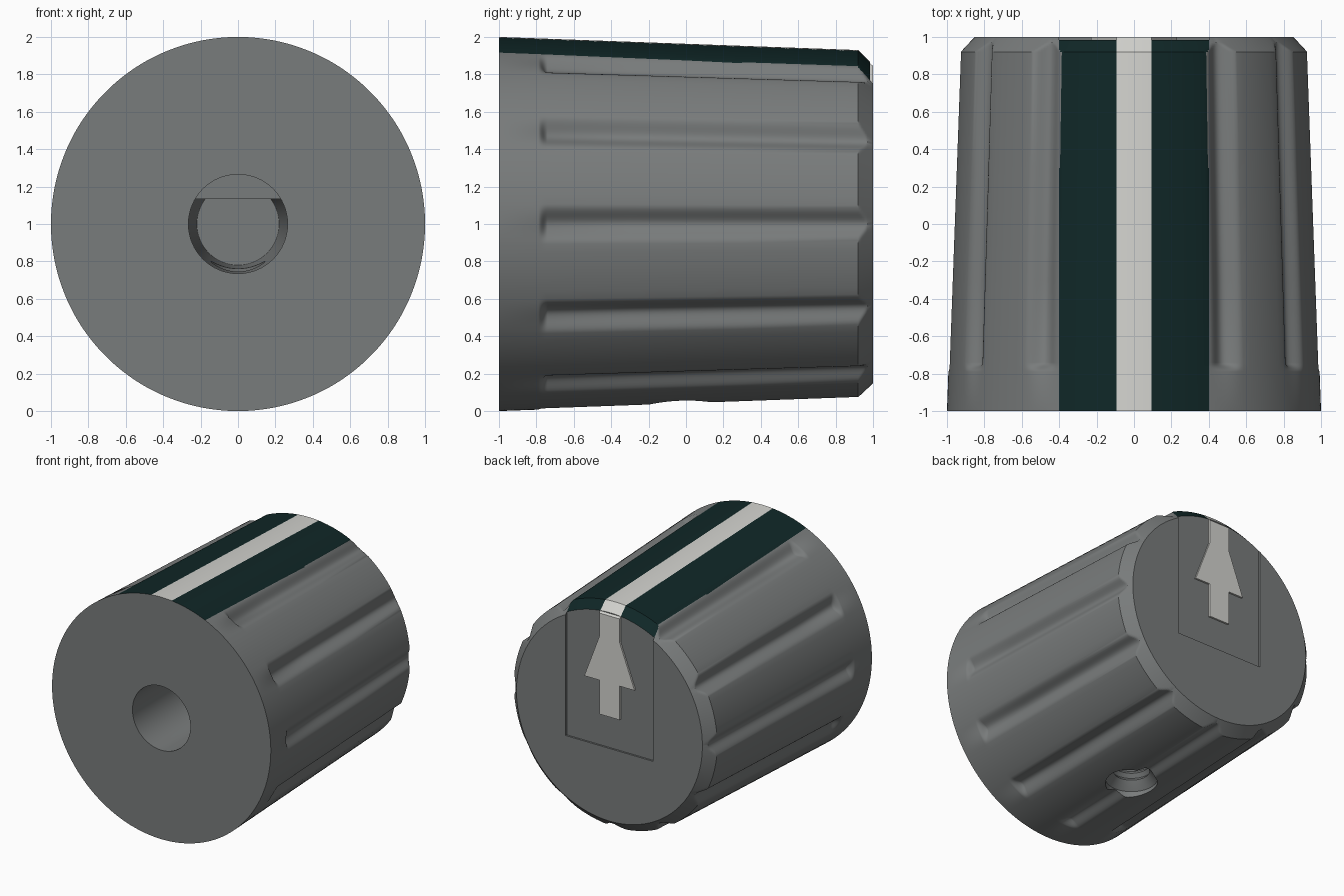
import bpy, bmesh, math
from mathutils import Vector, Matrix

if "Cube" in bpy.data.objects:
    bpy.data.objects.remove(bpy.data.objects["Cube"])


def material(name, rgb):
    m = bpy.data.materials.new(name)
    m.diffuse_color = (*rgb, 1)
    m.use_nodes = True
    m.node_tree.nodes["Principled BSDF"].inputs["Base Color"].default_value = m.diffuse_color
    return m


GRAY = material("gray plastic", (0.19, 0.20, 0.20))
TEAL = material("dark teal", (0.005, 0.020, 0.020))
WHITE = material("off white", (0.65, 0.65, 0.62))


def make(name, bm, mats):
    bmesh.ops.recalc_face_normals(bm, faces=bm.faces)
    me = bpy.data.meshes.new(name)
    bm.to_mesh(me)
    bm.free()
    ob = bpy.data.objects.new(name, me)
    bpy.context.collection.objects.link(ob)
    for m in mats:
        me.materials.append(m)
    return ob


def skin(rings):
    """Closed solid through a list of equal-length point rings."""
    bm = bmesh.new()
    vr = [[bm.verts.new(p) for p in ring] for ring in rings]
    n = len(vr[0])
    for a, b in zip(vr, vr[1:]):
        for i in range(n):
            j = (i + 1) % n
            bm.faces.new((a[i], a[j], b[j], b[i]))
    bm.faces.new(vr[0])
    bm.faces.new(vr[-1])
    return bm


def lathe(profile, axis, centre, n=64):
    """profile: (position along axis, radius)."""
    rings = []
    for h, r in profile:
        ring = []
        for i in range(n):
            a = math.tau * i / n
            c, s = r * math.cos(a), r * math.sin(a)
            ring.append(Vector((c, h, s) if axis == 'Y' else (c, s, h)) + Vector(centre))
        rings.append(ring)
    return skin(rings)


def box(lo, hi):
    bm = bmesh.new()
    bmesh.ops.create_cube(bm, size=1)
    lo, hi = Vector(lo), Vector(hi)
    for v in bm.verts:
        v.co = (lo + hi) / 2 + Vector(c * d for c, d in zip(v.co, hi - lo))
    return bm


# Knob body: tapered drum with a chamfered back and eleven scooped flutes
HALF = 6.2          # flute half width in degrees
DEPTH = 0.05


def outer(y):
    return 1 - 0.07 * (y + 1) / 1.92 if y <= 0.92 else 0.93 - (y - 0.92)


def flute_radius(y, deg):
    r = outer(y)
    centre = round(deg / 30) * 30
    t = abs(deg - centre) / HALF
    if t >= 1 or centre % 360 == 90:
        return r
    ramp = min(max((y + 0.79) / 0.05, 0), 1)
    ramp = ramp * ramp * (3 - 2 * ramp)
    floor = 1 - 0.07 * (y + 1) / 1.92 - DEPTH * ramp * 0.5 * (1 + math.cos(math.pi * t))
    return min(r, floor)


degs = []
for k in range(12):
    degs += [k * 30 + HALF * i / 8 for i in range(-8, 9)]
    degs += [k * 30 + HALF + (30 - 2 * HALF) * i / 7 for i in range(1, 7)]
ys = [-1, -0.79, -0.78, -0.77, -0.76, -0.75, -0.74, -0.3, 0.3,
      0.92, 0.93, 0.94, 0.95, 0.96, 0.97, 1]
rings = []
for y in ys:
    ring = []
    for d in degs:
        r, a = flute_radius(y, d), math.radians(d)
        ring.append((r * math.cos(a), y, 1 + r * math.sin(a)))
    rings.append(ring)
bm = skin(rings)

# Painted pointer band along the top: dark band with a light centre line
for x in (-0.4, -0.093, 0.093, 0.4):
    top = [f for f in bm.faces if len(f.verts) < 10 and f.calc_center_median().z > 1.6]
    geom = set(top)
    for f in top:
        geom.update(f.edges)
        geom.update(f.verts)
    bmesh.ops.bisect_plane(bm, geom=list(geom), dist=1e-5,
                           plane_co=(x, 0, 0), plane_no=(1, 0, 0))
for f in bm.faces:
    c = f.calc_center_median()
    if len(f.verts) > 20 or c.z < 1.6 or abs(c.x) > 0.4:
        continue
    if math.hypot(c.x, c.z - 1) > outer(c.y) - 0.004:
        f.material_index = 2 if abs(c.x) < 0.093 else 1
body = make("knob_body", bm, [GRAY, TEAL, WHITE])

# Cutters: shaft bore, recessed back panel, threaded set screw hole
bore = make("bore_cutter", lathe([(-1.1, 0.265), (-0.4, 0.265), (0.5, 0.22)], 'Y', (0, 0, 1)), [GRAY])
panel = make("panel_cutter", box((-0.4, 0.985, 0.75), (0.4, 1.2, 2.2)), [GRAY])
thread = [(-0.1, 0.195), (0.085, 0.195), (0.12, 0.16)]
for i in range(10):
    thread += [(0.15 + 0.06 * i, 0.135), (0.18 + 0.06 * i, 0.16)]
thread.append((0.85, 0.135))
screw = make("screw_hole_cutter", lathe(thread, 'Z', (0, -0.03, 0), 48), [GRAY])

bpy.context.view_layer.objects.active = body
for cutter in (bore, panel, screw):
    mod = body.modifiers.new("cut", 'BOOLEAN')
    mod.operation = 'DIFFERENCE'
    mod.solver = 'EXACT'
    mod.object = cutter
    bpy.ops.object.modifier_apply(modifier=mod.name)
    bpy.data.objects.remove(cutter)

bpy.ops.object.select_all(action='DESELECT')
body.select_set(True)
bpy.ops.object.shade_smooth_by_angle(angle=math.radians(30))

# Flat side inside the bore that keys the shaft
make("shaft_flat", box((-0.25, -0.4, 1.135), (0.25, 0.55, 1.28)), [GRAY])

# Arrow on the back panel, running into the centre line
half = [(0.093, 1.01), (0.093, 1.29), (0.23, 1.29), (0.093, 1.65), (0.093, 1.845)]
outline = half + [(-x, z) for x, z in reversed(half)]
rings = [[(x, y, z + (lift if z > 1.8 else 0)) for x, z in outline]
         for y, lift in ((0.98, 0.018), (1.0, 0))]
make("back_arrow", skin(rings), [WHITE])
